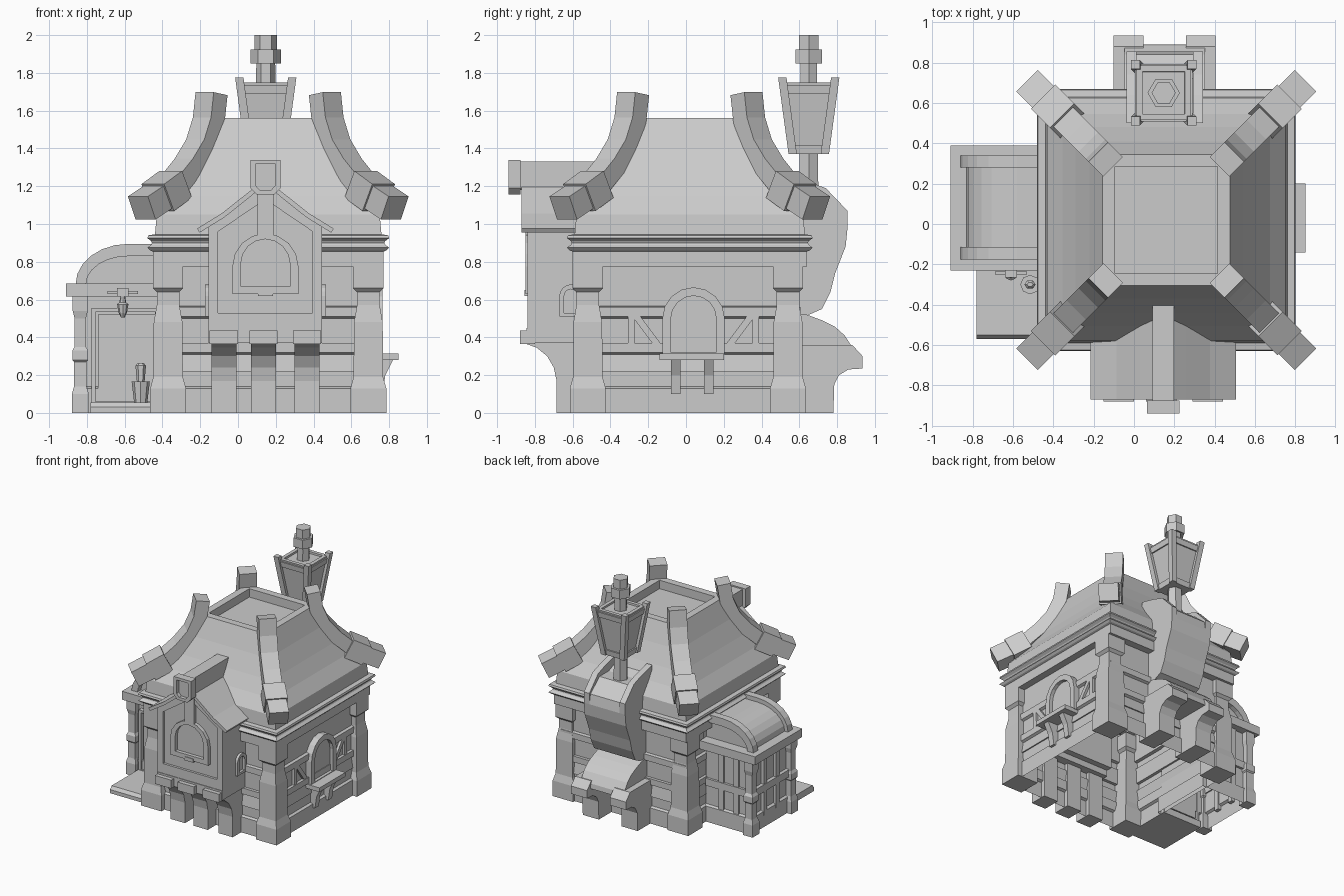
import bpy, bmesh
from math import sin, cos, pi, hypot
from mathutils import Matrix, Vector

if "Cube" in bpy.data.objects:
    bpy.data.objects.remove(bpy.data.objects["Cube"])

CX, CY = 0.16, 0.02          # centre of the main house


def make(name, verts, faces):
    me = bpy.data.meshes.new(name)
    me.from_pydata([tuple(v) for v in verts], [], faces)
    bm = bmesh.new()
    bm.from_mesh(me)
    bmesh.ops.recalc_face_normals(bm, faces=bm.faces)
    bm.to_mesh(me)
    bm.free()
    ob = bpy.data.objects.new(name, me)
    bpy.context.collection.objects.link(ob)
    return ob


def place(axis, p, d):
    return (d, p[0], p[1]) if axis == 'x' else (p[0], d, p[1])


def prism(name, pts, axis, a, b):
    """Extrude a (y,z) profile along x, or an (x,z) profile along y."""
    n = len(pts)
    v = [place(axis, p, d) for d in (a, b) for p in pts]
    f = [list(range(n)), list(range(n, 2 * n))]
    f += [(i, (i + 1) % n, n + (i + 1) % n, n + i) for i in range(n)]
    return make(name, v, f)


def box(name, x0, x1, y0, y1, z0, z1):
    return prism(name, [(x0, z0), (x1, z0), (x1, z1), (x0, z1)], 'y', y0, y1)


def ring(name, outer, inner, axis, a, b):
    """Frame between two outlines, extruded from a to b."""
    n = len(outer)
    v = [place(axis, p, d) for d in (a, b) for o in (outer, inner) for p in o]
    f = []
    for i in range(n):
        j = (i + 1) % n
        for p, q in ((0, n), (2 * n, 3 * n), (0, 2 * n), (n, 3 * n)):
            f.append((p + i, p + j, q + j, q + i))
    return make(name, v, f)


def loft(name, secs, cx, cy, sides=4, bottom=True, top=True):
    """Stack of sections (half x, half y, z): rectangles or n-gons."""
    v, f = [], []
    for hx, hy, z in secs:
        for k in range(sides):
            a = 2 * pi * k / sides + (pi / 4 if sides == 4 else 0)
            s = 2 ** 0.5 if sides == 4 else 1
            v.append((cx + hx * s * cos(a), cy + hy * s * sin(a), z))
    for r in range(len(secs) - 1):
        for k in range(sides):
            j = (k + 1) % sides
            f.append((r * sides + k, r * sides + j, (r + 1) * sides + j, (r + 1) * sides + k))
    if bottom:
        f.append(list(range(sides)))
    if top:
        f.append(list(range(len(v) - sides, len(v))))
    return make(name, v, f)


def arch(c, hw, z0, z1, n=8):
    return [(c - hw, z0)] + [(c - hw * cos(pi * i / n), z1 - hw + hw * sin(pi * i / n))
                             for i in range(n + 1)] + [(c + hw, z0)]


def rect(a, b, z0, z1):
    return [(a, z0), (b, z0), (b, z1), (a, z1)]


def band(path, t):
    """Closed outline of thickness t around an open path."""
    up, dn = [], []
    for i, p in enumerate(path):
        q, r = path[max(i - 1, 0)], path[min(i + 1, len(path) - 1)]
        dx, dz = r[0] - q[0], r[1] - q[1]
        l = hypot(dx, dz)
        ox, oz = -dz / l * t / 2, dx / l * t / 2
        up.append((p[0] + ox, p[1] + oz))
        dn.append((p[0] - ox, p[1] - oz))
    return up + dn[::-1]


def around(name, prof, **kw):
    """Square band round the house; profile is (offset from centre, z)."""
    return loft(name, [(h, h + 0.01, z) for h, z in prof], CX, CY, **kw)


# Walls (open underneath), with plinth and rails
around("walls", [(.585, 0), (.585, .13), (.565, .14), (.565, .22), (.575, .22), (.56, .31),
                 (.58, .32), (.58, .37), (.555, .37), (.555, .50), (.575, .51), (.575, .56),
                 (.55, .565), (.55, .79)], bottom=False, top=False)
around("wall_header", [(.55, .775), (.61, .775), (.61, .86), (.55, .86)], bottom=False, top=False)
around("cornice", [(.60, .85), (.625, .86), (.64, .875), (.62, .89), (.615, .93 - .03),
                   (.62, .91), (.64, .925), (.635, .94), (.57, .95)], bottom=False, top=False)

# Flared roof with sunken deck
around("roof", [(.60, .94), (.59, 1.05), (.515, 1.15), (.45, 1.26), (.38, 1.40), (.315, 1.56),
                (.255, 1.56), (.255, 1.49)], bottom=False)

# Corner posts
for x in (-.37, .69):
    for y in (-.52, .54):
        loft("corner_post", [(h, h, z) for h, z in (
            (.095, 0), (.095, .13), (.078, .19), (.076, .48), (.06, .57), (.06, .64),
            (.08, .66), (.08, .78))], x, y)

# Curved hip rafters with end blocks
R = 2 ** 0.5
rafter = [(.30 * R, 1.69), (.315 * R, 1.55), (.355 * R, 1.42), (.42 * R, 1.31), (.50 * R, 1.21), (.57 * R, 1.15)]
blocks = [([(.49 * R, 1.21), (.585 * R, 1.14)], .16, .085), ([(.58 * R, 1.145), (.67 * R, 1.085)], .135, .075)]
for k in range(4):
    m = Matrix.Translation((CX, CY, 0)) @ Matrix.Rotation(pi / 4 + k * pi / 2, 4, 'Z')
    parts = [prism("hip_rafter", band(rafter, .105), 'y', -.068, .068)]
    parts += [prism("rafter_end_block", band(p, t), 'y', -w, w) for p, t, w in blocks]
    for ob in parts:
        ob.data.transform(m)

# Front gable bay
GX = .145
prism("bay_wall", [(-.155, .42), (.445, .42), (.445, 1.0), (.27, 1.11), (GX, 1.21), (.02, 1.11), (-.155, 1.0)],
      'y', -.82, -.45)
ring("bay_frame", [(-.155, .44), (.445, .44), (.445, .99), (GX, 1.21), (-.155, .99)],
     [(-.105, .53), (.395, .53), (.395, .96), (GX, 1.13), (-.105, .96)], 'y', -.84, -.81)
ring("bay_window_frame", arch(GX, .175, .63, .95), arch(GX, .13, .67, .92), 'y', -.85, -.81)
box("bay_window_sill", GX - .04, GX + .04, -.855, -.81, .62, .65)
box("bay_king_post", GX - .043, GX + .043, -.85, -.81, .92, 1.20)
half = [(-.21, .965), (-.08, 1.045), (.04, 1.14), (GX, 1.225)]
prism("bay_roof", band(half + [(2 * GX - x, z) for x, z in half[-2::-1]], .025), 'y', -.87, -.40)
box("bay_ridge_beam", GX - .053, GX + .053, -.88, -.37, 1.18, 1.33)
cap = [(GX - .08, 1.34), (GX + .08, 1.34), (GX + .08, 1.19), (GX + .045, 1.155), (GX - .045, 1.155), (GX - .08, 1.19)]
ring("bay_ridge_cap", cap, [(GX + (x - GX) * .66, 1.25 + (z - 1.25) * .75) for x, z in cap], 'y', -.94, -.875)
prism("bay_ridge_cap_face", cap, 'y', -.91, -.875)
box("bay_floor_beam", -.155, .445, -.845, -.5, .37, .45)
corbel = [(-.54, 0), (-.685, 0), (-.685, .17), (-.70, .24), (-.735, .30), (-.79, .345), (-.86, .37), (-.54, .37)]
for x in (-.075, .135, .365):
    prism("bay_corbel", corbel, 'x', x - .066, x + .066)
    box("bay_corbel_cap", x - .075, x + .075, -.88, -.80, .365, .435)
for x, s in ((.445, 1), (-.155, -1)):
    ring("bay_side_window", arch(-.61, .06, .51, .68), arch(-.61, .035, .53, .655), 'x', x - .01 * s, x + .02 * s)

# Right side: arched window, shelf and diagonal braces
ring("side_window_frame", arch(.04, .165, .31, .665), arch(.04, .12, .32, .62), 'x', .68, .765)
prism("side_window_pane", arch(.04, .125, .31, .62), 'x', .68, .735)
box("window_shelf", .70, .85, -.14, .20, .28, .315)
for y in (-.055, .12):
    prism("shelf_bracket", [(.70, .10), (.765, .10), (.78, .20), (.82, .28), (.70, .28)], 'y', y - .025, y + .025)
for s in (-1, 1):
    for a, b in ((.19, .31), (.33, .33)):
        prism("wall_brace", band([(.04 + s * a, .36), (.04 + s * b, .52)], .035), 'x', .70, .735)

# Back flue: swelling upper body over a hood on two corbels
FX = .152
flue = [(.50, 1.20), (.60, 1.16), (.72, 1.16), (.84, 1.06), (.855, .98), (.845, .88), (.79, .74), (.765, .64), (.72, .55), (.64, .515), (.50, .515)]
prism("flue_body", flue, 'x', FX - .16, FX + .16)
cheek = [(.50, 1.26), (.64, 1.225), (.74, 1.19), (.855, 1.07)] + flue[4:]
for s in (-1, 1):
    prism("flue_cheek", cheek, 'x', FX + s * .14, FX + s * .19)
    prism("flue_corbel", [(.54, 0), (.78, 0), (.785, .15), (.81, .20), (.86, .23), (.935, .235), (.935, .30),
                          (.88, .36), (.54, .36)], 'x', FX + s * .105, FX + s * .253)
prism("flue_hood", [(.54, .30), (.89, .30), (.885, .34), (.84, .41), (.79, .455), (.72, .49), (.64, .52), (.54, .52)],
      'x', FX - .20, FX + .20)

# Chimney pipe with tapered basket
PX, PY = .147, .65
loft("chimney_pipe", [(r, r, z) for r, z in (
    (.06, 1.10), (.055, 1.40), (.05, 1.86), (.08, 1.85), (.08, 1.925), (.06, 1.925), (.06, 2.0))], PX, PY, sides=6)
loft("chimney_basket", [(.085, .085, 1.38), (.135, .135, 1.75), (.105, .105, 1.75), (.09, .09, 1.56)], PX, PY)
for z, h in ((1.37, .095), (1.69, .137)):
    loft("basket_band", [(h, h, z), (h + .006, h + .006, z + .045)], PX, PY)
for sx in (-1, 1):
    for sy in (-1, 1):
        v = []
        for o, z in ((.085, 1.37), (.14, 1.775)):
            v += [(PX + sx * o + a, PY + sy * o + b, z) for a, b in
                  ((-.022, -.022), (.022, -.022), (.022, .022), (-.022, .022))]
        make("basket_post", v, [(0, 1, 2, 3), (4, 5, 6, 7)] + [(i, (i + 1) % 4, 4 + (i + 1) % 4, 4 + i) for i in range(4)])

# Left annex with barrel roof
loft("annex_walls", [(.225, .265, 0), (.225, .265, .13), (.205, .245, .14), (.205, .245, .64)],
     -.615, .08, bottom=False)
for x in (-.835,):
    for y in (-.175, .335):
        loft("annex_post", [(h, h, z) for h, z in (
            (.045, 0), (.045, .10), (.033, .14), (.033, .27), (.042, .28), (.042, .33), (.030, .35),
            (.030, .50), (.04, .54), (.04, .62))], x, y)
box("annex_side_rail", -.85, -.81, -.17, .33, .30, .36)
for y in (0, .16):
    box("annex_side_stud", -.845, -.81, y - .022, y + .022, .10, .62)
box("annex_back_rail", -.83, -.42, .31, .345, .30, .36)
for x in (-.70, -.56):
    box("annex_back_stud", x - .022, x + .022, .31, .34, .10, .62)
box("annex_eave", -.91, -.40, -.23, .39, .615, .685)


def vault(rx, rz):
    return [(-.58 - rx * cos(pi / 2 * i / 6), .68 + rz * sin(pi / 2 * i / 6)) for i in range(7)] \
        + [(-.40, .68 + rz), (-.40, .68)]


prism("annex_barrel_roof", vault(.25, .18), 'y', -.13, .30)
for y in (-.175, .28):
    ring("annex_roof_rim", vault(.28, .215), vault(.225, .15), 'y', y, y + .06)

# Annex door, porch slab, lamp and potted plant
ring("door_frame", rect(-.775, -.43, .05, .555), rect(-.755, -.44, .06, .535), 'y', -.20, -.16)
box("door_panel", -.74, -.44, -.185, -.16, .07, .52)
prism("porch_slab", [(-.57, 0), (-.57, .03), (-.55, .055), (-.15, .055), (-.15, 0)], 'x', -.78, -.42)
box("lamp_bar", -.69, -.53, -.25, -.235, .63, .645)
box("lamp_mount", -.64, -.58, -.265, -.16, .615, .66)
loft("lamp_globe", [(r, r, z) for r, z in ((.01, .505), (.022, .53), (.03, .575), (.018, .585), (.012, .62))],
     -.61, -.25, sides=8)
loft("plant_pot", [(.035, .035, .055), (.048, .048, .165)], -.515, -.30, sides=8)
loft("pot_plant", [(.02, .02, .16), (.028, .024, .25), (.015, .012, .265)], -.515, -.30, sides=6)
